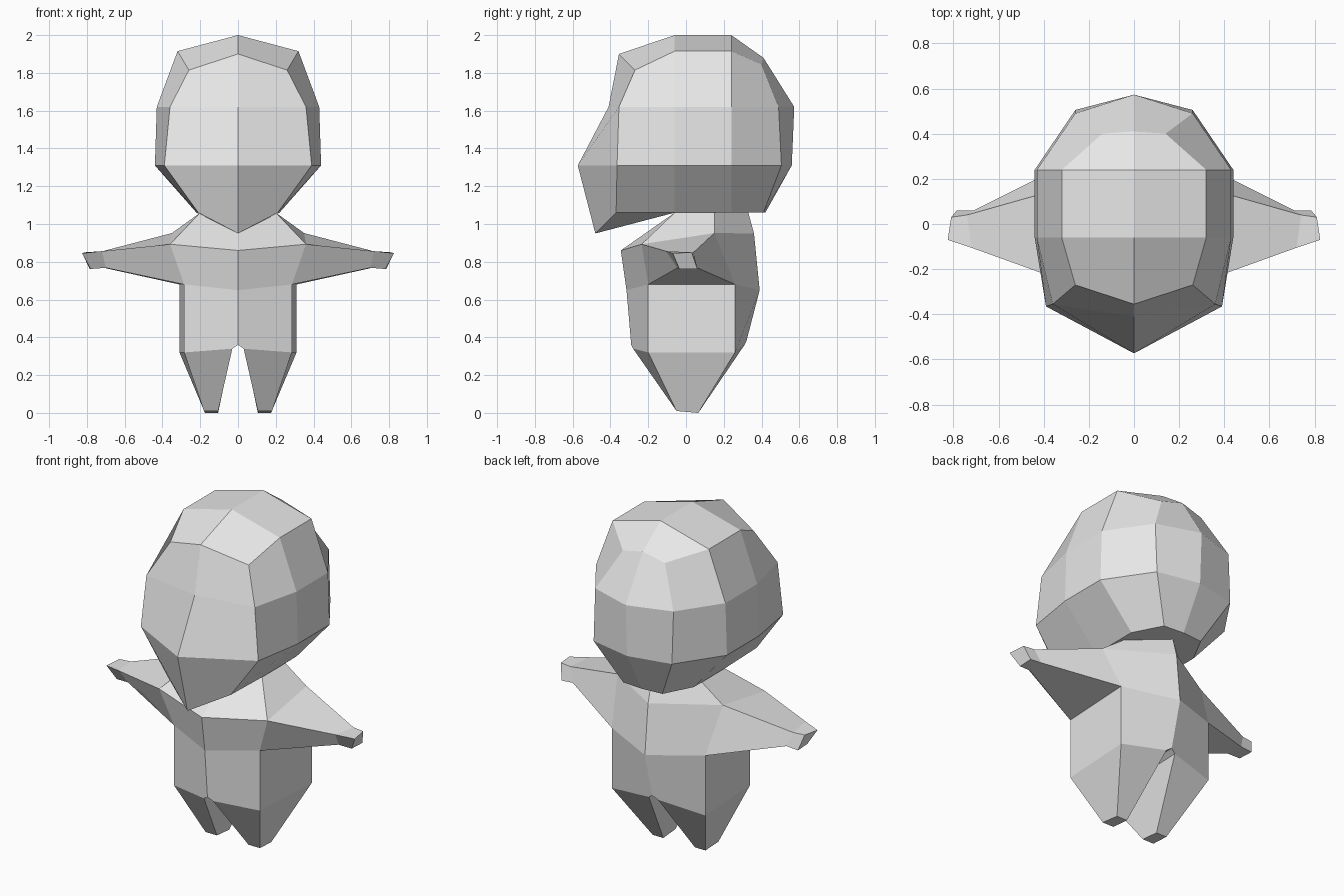
import bpy, bmesh

if "Cube" in bpy.data.objects:
    bpy.data.objects.remove(bpy.data.objects["Cube"])

grey = bpy.data.materials.new("light grey")
grey.diffuse_color = (0.8, 0.8, 0.8, 1)
grey.use_nodes = True
grey.node_tree.nodes["Principled BSDF"].inputs["Base Color"].default_value = grey.diffuse_color


def skin(rings, closed=False):
    """Quads between neighbouring rings of equal length."""
    n = len(rings[0])
    return [[a[i], a[(i + 1) % n], b[(i + 1) % n], b[i]]
            for a, b in zip(rings, rings[1:])
            for i in range(n if closed else n - 1)]


def build(name, half):
    """Mirror the half faces over x = 0, weld them, and make a flat-shaded object."""
    bm = bmesh.new()
    for face in half:
        for s in (1, -1):
            bm.faces.new([bm.verts.new((s * x, y, z)) for x, y, z in face])
    bmesh.ops.remove_doubles(bm, verts=bm.verts, dist=0.0005)
    bmesh.ops.recalc_face_normals(bm, faces=bm.faces)
    mesh = bpy.data.meshes.new(name)
    bm.to_mesh(mesh)
    bm.free()
    mesh.materials.append(grey)
    obj = bpy.data.objects.new(name, mesh)
    bpy.context.collection.objects.link(obj)


# Head: half rings from the front centre round the side to the back centre
jaw = [(0, -.48, .95), (.21, -.37, 1.06), (.22, -.06, 1.06),
       (.22, .24, 1.06), (.13, .41, 1.06), (0, .42, 1.06)]
cheek = [(0, -.573, 1.31), (.39, -.365, 1.31), (.44, -.06, 1.31),
         (.44, .24, 1.31), (.26, .505, 1.31), (0, .56, 1.31)]
brow = [(0, -.41, 1.62), (.36, -.355, 1.62), (.43, -.06, 1.62),
        (.43, .24, 1.62), (.26, .49, 1.62), (0, .573, 1.62)]
crown = [(0, -.355, 1.90), (.26, -.27, 1.815), (.32, -.06, 1.915),
         (.32, .24, 1.915), (.14, .40, 1.845), (0, .41, 1.88)]
top_front, top_back = (0, -.06, 2.0), (0, .24, 2.0)
head = skin([jaw, cheek, brow, crown])
head += [[crown[0], crown[1], crown[2], top_front],
         [top_front, crown[2], crown[3], top_back],
         [top_back, crown[3], crown[4], crown[5]]]
# underside of the head
low_front, low_back = (0, -.06, 1.06), (0, .24, 1.06)
head += [[jaw[0], jaw[1], jaw[2], low_front],
         [low_front, jaw[2], jaw[3], low_back],
         [low_back, jaw[3], jaw[4], jaw[5]]]
build("head", head)

# Torso: front centre, front corner, back corner, back centre
neck = [(0, -.06, 1.06), (.2, -.06, 1.06), (.2, .15, 1.06), (0, .33, 1.06)]
chest = [(0, -.345, .86), (.36, -.235, .893), (.35, .15, .952), (0, .36, .95)]
waist = [(0, -.315, .65), (.285, -.2, .68), (.31, .26, .68), (0, .39, .65)]
hip = [(0, -.29, .36), (.285, -.2, .32), (.31, .26, .32), (0, .32, .38)]
groin_front, groin_back = (.03, -.28, .34), (.03, .31, .36)
body = [neck] + skin([neck, chest])
body += [[chest[0], chest[1], waist[1], waist[0]],
         [chest[2], chest[3], waist[3], waist[2]],
         [waist[0], waist[1], hip[1], groin_front, hip[0]],
         [waist[1], waist[2], hip[2], hip[1]],
         [waist[2], waist[3], hip[3], groin_back, hip[2]],
         [hip[0], groin_front, groin_back, hip[3]]]
# Arms: shoulder, wrist and hand sections
shoulder = [chest[1], chest[2], waist[2], waist[1]]
wrist = [(.72, -.105, .856), (.74, .04, .85), (.71, .06, .768), (.70, -.045, .768)]
hand = [(.825, -.07, .845), (.81, .03, .85), (.785, .06, .762), (.78, -.035, .762)]
body += skin([shoulder, wrist, hand], closed=True) + [hand]
# Legs: tapered to small soles
thigh = [groin_front, hip[1], hip[2], groin_back]
sole = [(.105, -.05, .01), (.18, -.05, .01), (.175, .065, 0), (.105, .065, 0)]
body += skin([thigh, sole], closed=True) + [sole]
build("body", body)
